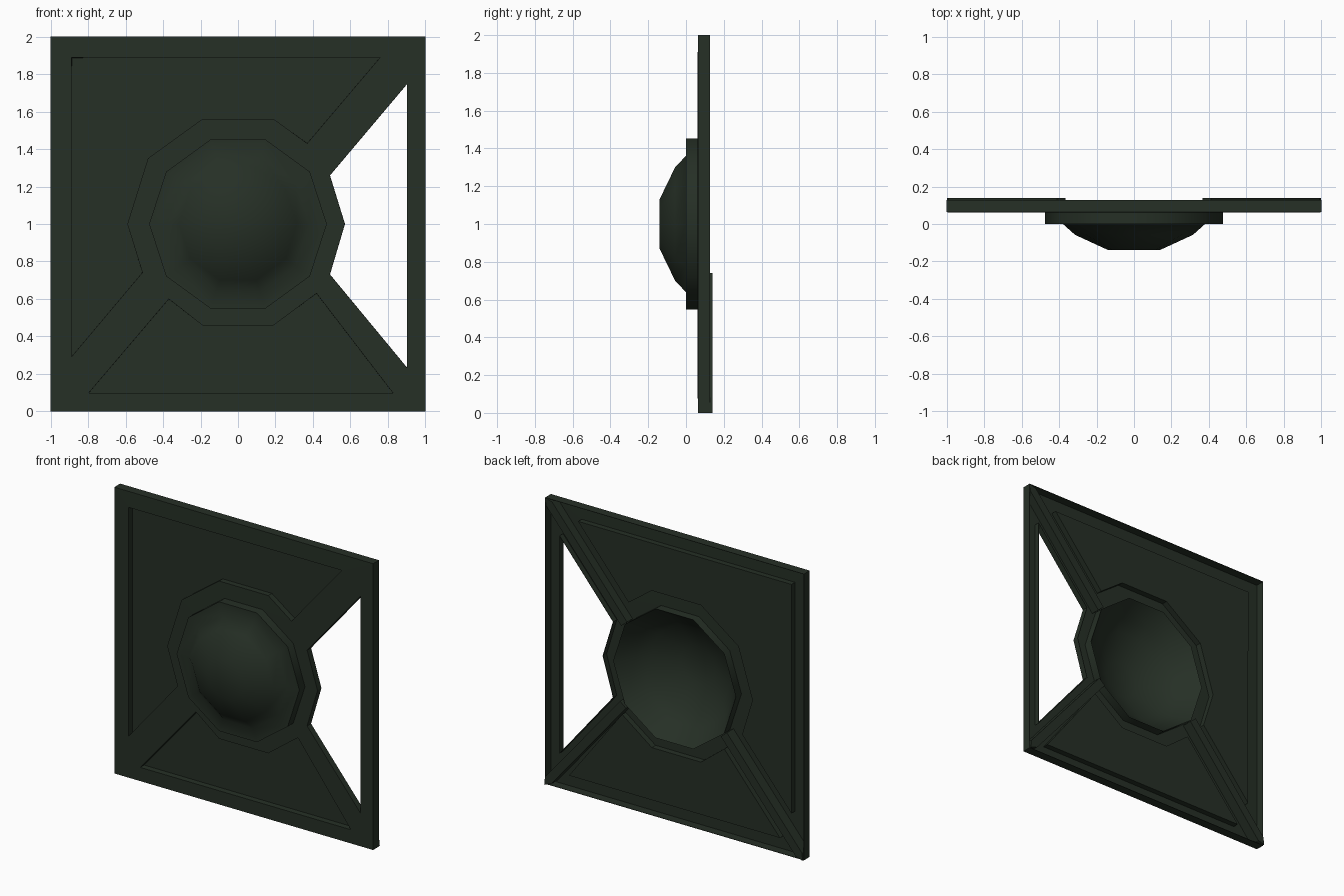
import bpy, bmesh, math
from mathutils import Vector

if "Cube" in bpy.data.objects:
    bpy.data.objects.remove(bpy.data.objects["Cube"])

paint = bpy.data.materials.new("dark_green")
paint.diffuse_color = (0.019, 0.029, 0.019, 1)
paint.use_nodes = True
paint.node_tree.nodes["Principled BSDF"].inputs["Base Color"].default_value = paint.diffuse_color

FRONT, PANEL, RIM = 0.064, 0.105, 0.127   # depths of plate face, panel face, back of rim
SIDES, RADIUS = 10, 0.475

def finish(bm, name, smooth=False):
    bmesh.ops.recalc_face_normals(bm, faces=bm.faces)
    mesh = bpy.data.meshes.new(name)
    bm.to_mesh(mesh)
    bm.free()
    mesh.materials.append(paint)
    for p in mesh.polygons:
        p.use_smooth = smooth
    ob = bpy.data.objects.new(name, mesh)
    bpy.context.collection.objects.link(ob)
    return ob

def loop(bm, pts, y):
    vs = [bm.verts.new((x, y, z)) for x, z in pts]
    es = [bm.edges.new((vs[i], vs[(i + 1) % len(vs)])) for i in range(len(vs))]
    return vs, es

def wall(bm, a, b):
    for i in range(len(a)):
        j = (i + 1) % len(a)
        bm.faces.new((a[i], a[j], b[j], b[i]))

# outlines in (x, z)
outer = [(-1, 0), (1, 0), (1, 2), (-1, 2)]
corner_panel = [(-.89, 1.89), (.76, 1.89), (.37, 1.43), (.19, 1.56), (-.19, 1.56),
                (-.48, 1.35), (-.59, 1.0), (-.51, .74), (-.89, .29)]
lower_panel = [(-.80, .095), (.83, .095), (.42, .63), (.19, .46), (-.19, .46), (-.37, .60)]
opening = [(.905, 1.75), (.49, 1.26), (.57, 1.0), (.49, .73), (.905, .23)]
decagon = [(RADIUS * math.cos(math.tau * i / SIDES),
            1 + RADIUS * math.sin(math.tau * i / SIDES)) for i in range(SIDES)]

# pressed sheet plate: front face, turned-back rims and sunken panels
bm = bmesh.new()
edges, walls = [], []
for pts, depth, filled in ((outer, RIM, False), (opening, PANEL, False),
                           (corner_panel, PANEL, True), (lower_panel, PANEL, True)):
    vs, es = loop(bm, pts, FRONT)
    edges += es
    walls.append((vs, pts, depth, filled))
edges += loop(bm, decagon, FRONT)[1]
bmesh.ops.triangle_fill(bm, use_beauty=True, use_dissolve=False, edges=edges, normal=(0, -1, 0))
for vs, pts, depth, filled in walls:
    back, es = loop(bm, pts, depth)
    wall(bm, vs, back)
    if filled:
        bmesh.ops.triangle_fill(bm, use_beauty=True, use_dissolve=False, edges=es, normal=(0, -1, 0))
plate = finish(bm, "pressed_plate")
sheet = plate.modifiers.new("sheet_thickness", 'SOLIDIFY')
sheet.thickness = 0.004
sheet.offset = 0

# domed boss: closed profile (radius, y) turned round the y axis, hollow at the back
profile = [(0, -.14), (.137, -.14), (.315, -.058), (.38, 0), (RADIUS, 0), (RADIUS, RIM),
           (.385, .008), (.313, -.05), (.135, -.132), (0, -.132)]
bm = bmesh.new()
rings = []
for r, y in profile:
    if r == 0:
        rings.append([bm.verts.new((0, y, 1))] * SIDES)
    else:
        rings.append([bm.verts.new((r * math.cos(math.tau * i / SIDES), y,
                                    1 + r * math.sin(math.tau * i / SIDES))) for i in range(SIDES)])
for a, b in zip(rings, rings[1:]):
    for i in range(SIDES):
        j = (i + 1) % SIDES
        quad = list(dict.fromkeys((a[i], a[j], b[j], b[i])))
        bm.faces.new(quad)
dome = finish(bm, "dome", True)
bpy.context.view_layer.objects.active = dome
dome.select_set(True)
bpy.ops.object.shade_smooth_by_angle(angle=math.radians(50))

# stiffening ribs on the back of the three struts
def rib(name, corner, end, depth, half=0.03):
    c, e = Vector(corner), Vector(end)
    d = (e - c).normalized()
    n = Vector((-d.y, d.x)) * half
    s = c + d * 0.045
    pts = [tuple(p) for p in (c, s + n, e + n, e - n, s - n)]
    bm = bmesh.new()
    a, _ = loop(bm, pts, FRONT + 0.001)
    b, _ = loop(bm, pts, depth)
    wall(bm, a, b)
    bm.faces.new(a)
    bm.faces.new(b)
    finish(bm, name)

rib("lower_left_rib", (-1, 0), (-.39, .72), 0.139)
rib("lower_right_rib", (1, 0), (.39, .72), 0.139)
rib("upper_right_rib", (1, 2), (.39, 1.28), 0.127)
